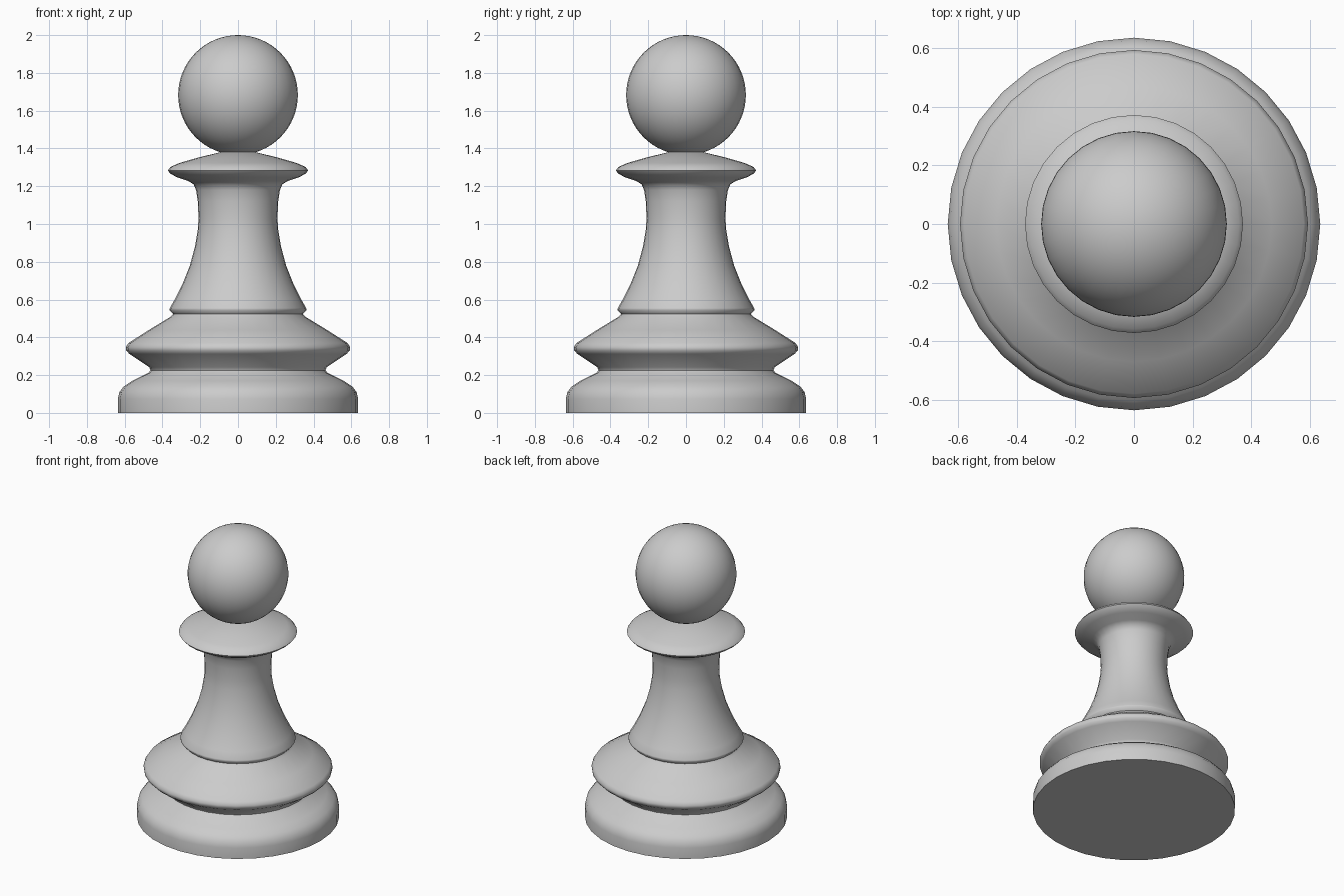
import bpy, bmesh, math

if "Cube" in bpy.data.objects:
    bpy.data.objects.remove(bpy.data.objects["Cube"])

SIDES = 32
grey = bpy.data.materials.new("plain_grey")
grey.diffuse_color = (0.6, 0.6, 0.6, 1)
grey.use_nodes = True
grey.node_tree.nodes["Principled BSDF"].inputs["Base Color"].default_value = grey.diffuse_color


def finish(bm, name, angle):
    bmesh.ops.recalc_face_normals(bm, faces=bm.faces)
    mesh = bpy.data.meshes.new(name)
    bm.to_mesh(mesh)
    bm.free()
    mesh.materials.append(grey)
    obj = bpy.data.objects.new(name, mesh)
    bpy.context.collection.objects.link(obj)
    bpy.ops.object.select_all(action='DESELECT')
    bpy.context.view_layer.objects.active = obj
    obj.select_set(True)
    bpy.ops.object.shade_smooth_by_angle(angle=math.radians(angle))
    return obj


def lathe(name, profile, angle=60):
    """Revolve (radius, height) points about z and cap both ends."""
    bm = bmesh.new()
    rings = []
    for r, z in profile:
        rings.append([bm.verts.new((r * math.cos(2 * math.pi * i / SIDES),
                                    r * math.sin(2 * math.pi * i / SIDES), z))
                      for i in range(SIDES)])
    for a, b in zip(rings, rings[1:]):
        for i in range(SIDES):
            j = (i + 1) % SIDES
            bm.faces.new((a[i], a[j], b[j], b[i]))
    bm.faces.new(rings[0][::-1])
    bm.faces.new(rings[-1])
    return finish(bm, name, angle)


# Turned body: foot, groove, wide ring, bead, flared stem and collar
lathe("turned_body", [
    (0.636, 0.0), (0.636, 0.075), (0.628, 0.11), (0.605, 0.14), (0.56, 0.17),
    (0.475, 0.212), (0.463, 0.225), (0.47, 0.242),
    (0.575, 0.312), (0.592, 0.33), (0.594, 0.348), (0.58, 0.37),
    (0.47, 0.44), (0.355, 0.51), (0.344, 0.524), (0.363, 0.545), (0.361, 0.555),
    (0.335, 0.60), (0.295, 0.68), (0.255, 0.78), (0.228, 0.88), (0.213, 0.97),
    (0.209, 1.03), (0.213, 1.12), (0.222, 1.18), (0.235, 1.21), (0.262, 1.227),
    (0.325, 1.248), (0.358, 1.267), (0.372, 1.283), (0.358, 1.302),
    (0.31, 1.323), (0.21, 1.352), (0.09, 1.381)])

# Round head
bm = bmesh.new()
bmesh.ops.create_uvsphere(bm, u_segments=SIDES, v_segments=32, radius=0.317)
bmesh.ops.translate(bm, verts=bm.verts, vec=(0, 0, 1.683))
finish(bm, "round_head", 60)
